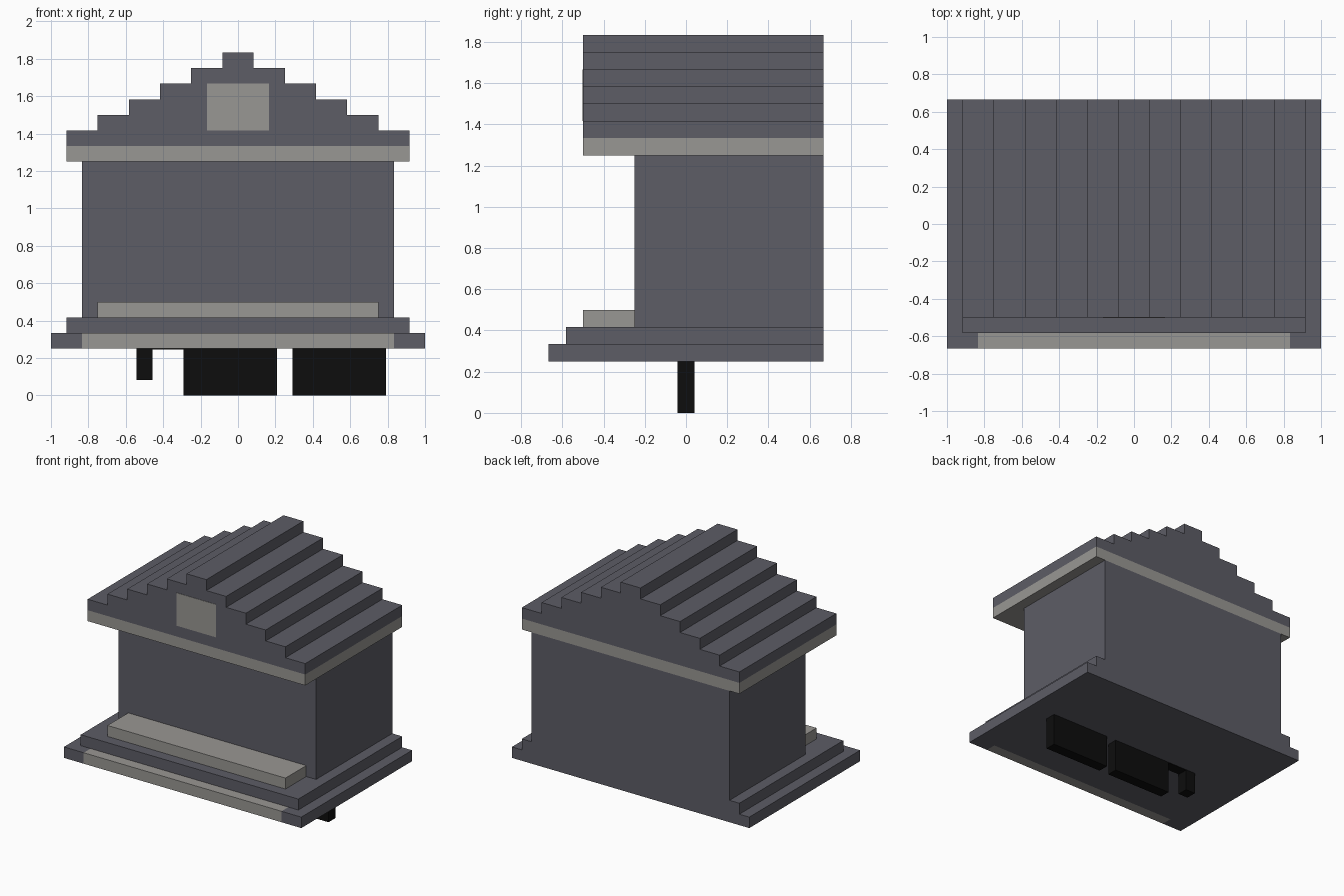
import bpy, bmesh

if "Cube" in bpy.data.objects:
    bpy.data.objects.remove(bpy.data.objects["Cube"])

U = 1 / 12  # the model sits on a grid of twelfths


def material(name, rgb):
    m = bpy.data.materials.new(name)
    m.diffuse_color = (*rgb, 1)
    m.use_nodes = True
    m.node_tree.nodes["Principled BSDF"].inputs["Base Color"].default_value = m.diffuse_color
    return m


SLATE = material("slate grey", (0.109, 0.109, 0.133))
STONE = material("pale stone", (0.318, 0.309, 0.292))
BLACK = material("black", (0.004, 0.004, 0.004))


def prism(name, mat, points, offset):
    """Extrude a flat outline along an offset (all in grid units)."""
    bm = bmesh.new()
    face = bm.faces.new([bm.verts.new([c * U for c in p]) for p in points])
    top = bmesh.ops.extrude_face_region(bm, geom=[face])["geom"]
    verts = [v for v in top if isinstance(v, bmesh.types.BMVert)]
    bmesh.ops.translate(bm, verts=verts, vec=[c * U for c in offset])
    bmesh.ops.recalc_face_normals(bm, faces=bm.faces)
    mesh = bpy.data.meshes.new(name)
    bm.to_mesh(mesh)
    bm.free()
    mesh.materials.append(mat)
    obj = bpy.data.objects.new(name, mesh)
    bpy.context.collection.objects.link(obj)
    return obj


def box(name, mat, x, y, z):
    outline = [(x[0], y[0], z[0]), (x[1], y[0], z[0]),
               (x[1], y[1], z[0]), (x[0], y[1], z[0])]
    return prism(name, mat, outline, (0, 0, z[1] - z[0]))


# Bottom slab, notched at the front for the pale step
prism("base_slab", SLATE,
      [(-12, 8, 3), (-12, -8, 3), (-10, -8, 3), (-10, -7, 3),
       (10, -7, 3), (10, -8, 3), (12, -8, 3), (12, 8, 3)], (0, 0, 1))
box("front_step", STONE, (-10, 10), (-8, -7), (3, 4))

# Upper slab, ledge and main body
box("upper_slab", SLATE, (-11, 11), (-7, 8), (4, 5))
box("front_ledge", STONE, (-9, 9), (-6, -3), (5, 6))
box("body", SLATE, (-10, 10), (-3, 8), (5, 15))
box("eaves_band", STONE, (-11, 11), (-6, 8), (15, 16))

# Stepped gable roof: outline climbs one unit and narrows by two per step
right = []
for i in range(6):
    right += [(11 - 2 * i, -6, 16 + i), (11 - 2 * i, -6, 17 + i)]
left = [(-x, y, z) for x, y, z in reversed(right)]
prism("stepped_roof", SLATE, right + left, (0, 14, 0))
box("gable_panel", STONE, (-2, 2), (-6.03, -5.97), (17, 20))

# Black pegs under the base, joined by a thin strip
box("small_peg", BLACK, (-6.5, -5.5), (-0.5, 0.5), (1, 3))
box("middle_peg", BLACK, (-3.5, 2.5), (-0.5, 0.5), (0, 3))
box("side_peg", BLACK, (3.5, 9.5), (-0.5, 0.5), (0, 3))
box("peg_strip", BLACK, (-5.5, -3.5), (-0.5, 0.5), (2.96, 3.02))
